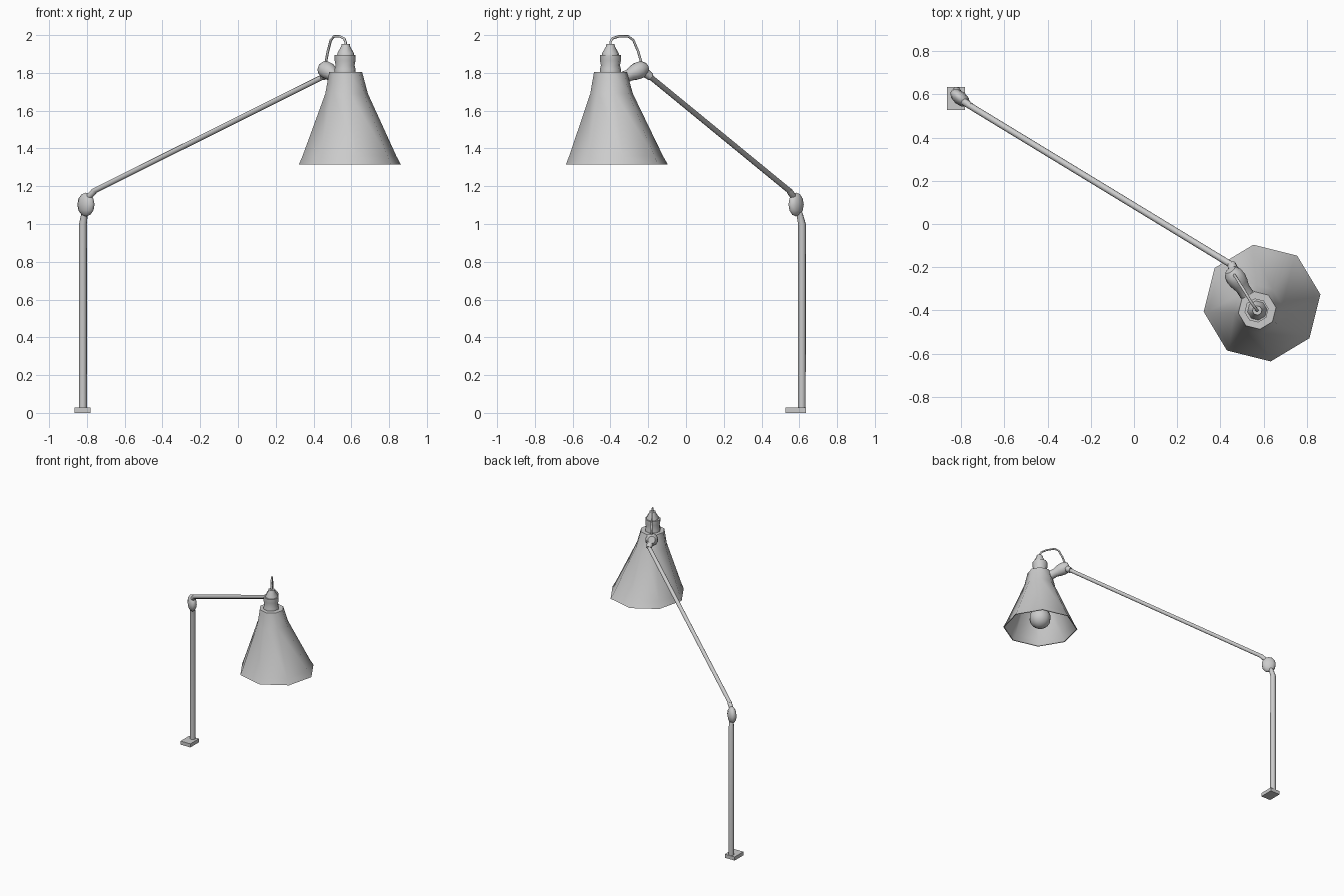
import bpy, bmesh, math
from mathutils import Vector, Matrix

if "Cube" in bpy.data.objects:
    bpy.data.objects.remove(bpy.data.objects["Cube"])


def finish(name, bm, angle=50):
    bmesh.ops.recalc_face_normals(bm, faces=bm.faces[:])
    me = bpy.data.meshes.new(name)
    bm.to_mesh(me)
    bm.free()
    ob = bpy.data.objects.new(name, me)
    bpy.context.collection.objects.link(ob)
    bpy.ops.object.select_all(action='DESELECT')
    ob.select_set(True)
    bpy.context.view_layer.objects.active = ob
    bpy.ops.object.shade_smooth_by_angle(angle=math.radians(angle))
    return ob


def loft(name, rings, axis=(0, 0, 1), sides=8, phase=8.5, cap=True, angle=50):
    """Skin a stack of (centre, radius) rings that all face along axis."""
    rot = Vector((0, 0, 1)).rotation_difference(Vector(axis))
    bm = bmesh.new()
    loops = []
    for c, r in rings:
        loop = []
        for i in range(sides):
            a = math.radians(phase) + i * math.tau / sides
            p = Vector((r * math.cos(a), r * math.sin(a), 0))
            loop.append(bm.verts.new(Vector(c) + rot @ p))
        loops.append(loop)
    for lo, hi in zip(loops, loops[1:]):
        for i in range(sides):
            j = (i + 1) % sides
            bm.faces.new((lo[i], lo[j], hi[j], hi[i]))
    if cap:
        bm.faces.new(loops[0][::-1])
        bm.faces.new(loops[-1])
    return finish(name, bm, angle)


def upright(x, y, profile):
    return [((x, y, z), r) for z, r in profile]


def along(a, b, profile):
    a, b = Vector(a), Vector(b)
    return [(a.lerp(b, t), r) for t, r in profile], b - a


# base plate
bm = bmesh.new()
bmesh.ops.create_cube(bm, size=1, matrix=Matrix.Translation((-0.823, 0.581, 0.014))
                      @ Matrix.Diagonal((0.084, 0.108, 0.028, 1)))
finish("base_plate", bm, 30)

# post, leaning into the joint at its tip
loft("post", [((-0.821, 0.613, 0.02), 0.021), ((-0.821, 0.614, 1.0), 0.021),
              ((-0.812, 0.600, 1.06), 0.017)])

# flattened elbow joint, in the plane of the arm
bm = bmesh.new()
bmesh.ops.create_uvsphere(bm, u_segments=10, v_segments=6, radius=1, matrix=(
    Matrix.Translation((-0.805, 0.583, 1.103)) @ Matrix.Rotation(math.radians(-40), 4, 'Z')
    @ Matrix.Diagonal((0.054, 0.032, 0.063, 1))))
finish("elbow_joint", bm, 60)

# arm with bent lower end
start, tip = (-0.768, 0.552, 1.172), (0.462, -0.196, 1.785)
rings, d = along(start, tip, [(0, 0.015), (1, 0.015)])
loft("arm", rings, d)
rings, d = along((-0.800, 0.575, 1.135), (-0.755, 0.545, 1.179),
                 [(0, 0.016), (0.6, 0.017), (1, 0.015)])
loft("arm_bend", rings, d)

# head joint: collar, ball and neck into the shade
rings, d = along((0.452, -0.186, 1.778), (0.467, -0.235, 1.815), [(0, 0.020), (1, 0.028)])
loft("arm_collar", rings, d)
rings, d = along((0.446, -0.212, 1.832), (0.550, -0.368, 1.755),
                 [(0, 0.026), (0.1, 0.042), (0.25, 0.047), (0.4, 0.042), (0.55, 0.033),
                  (0.8, 0.034), (1, 0.038)])
loft("head_joint", rings, d, sides=10)

# conical shade, skewed slightly, as a thin double wall
cx, cy = 0.57, -0.40
outer = [((cx, cy, 1.805), 0.088), ((0.575, -0.394, 1.69), 0.114),
         ((0.590, -0.370, 1.36), 0.251), ((0.5925, -0.366, 1.315), 0.273)]
inner = [((c[0], c[1], max(c[2] - 0.006, 1.315)), r - 0.007) for c, r in reversed(outer)]
loft("shade", [((cx, cy, 1.805), 0.03)] + outer + inner + [((cx, cy, 1.799), 0.03)], cap=False)

# lamp holder and cable cap
loft("lamp_holder", upright(cx - 0.003, cy, [(1.795, 0.056), (1.82, 0.056), (1.84, 0.051),
     (1.865, 0.056), (1.896, 0.056)]))
loft("cable_cap", upright(cx, cy, [(1.89, 0.046), (1.905, 0.044), (1.94, 0.024), (1.952, 0.022)]))

# bulb and its socket inside the shade
bm = bmesh.new()
bmesh.ops.create_uvsphere(bm, u_segments=10, v_segments=8, radius=0.08,
                          matrix=Matrix.Translation((0.586, -0.376, 1.405)))
finish("bulb", bm, 60)
loft("bulb_neck", [((0.585, -0.378, 1.44), 0.072), ((0.582, -0.383, 1.52), 0.045),
                   ((0.578, -0.39, 1.60), 0.04), ((cx, cy, 1.80), 0.04)])

# looping cable from cap to head joint
cu = bpy.data.curves.new("cable", 'CURVE')
cu.dimensions = '3D'
cu.bevel_depth = 0.007
cu.bevel_resolution = 1
sp = cu.splines.new('POLY')
path = [(0.57, -0.40, 1.94), (0.57, -0.40, 1.962), (0.562, -0.39, 1.982), (0.54, -0.358, 1.993),
        (0.508, -0.305, 1.993), (0.491, -0.278, 1.972), (0.475, -0.252, 1.91),
        (0.463, -0.234, 1.845)]
sp.points.add(len(path) - 1)
for p, co in zip(sp.points, path):
    p.co = (*co, 1)
cu.use_fill_caps = True
bpy.context.collection.objects.link(bpy.data.objects.new("cable", cu))
